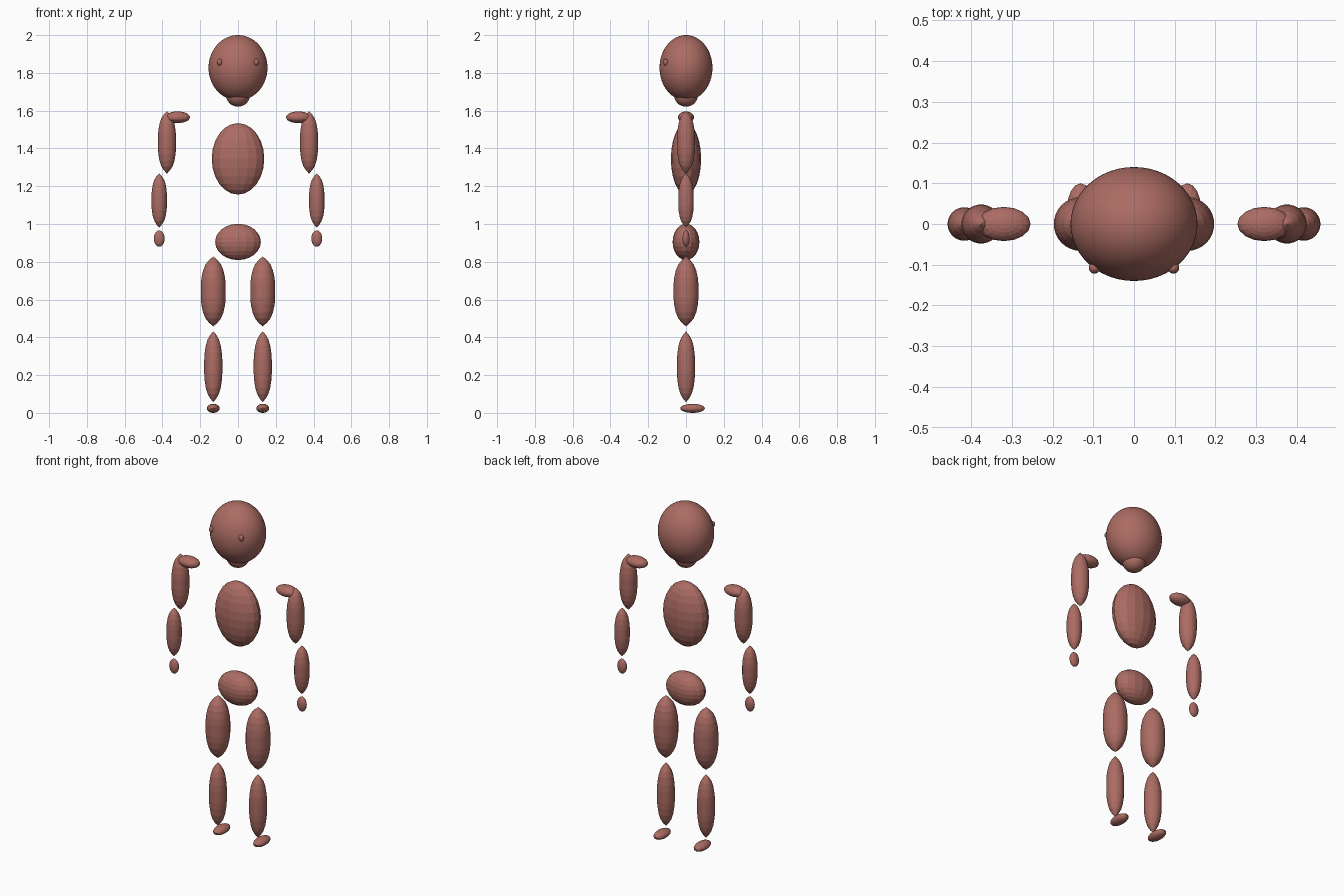
import bpy
import math

cube = bpy.data.objects.get("Cube")
if cube:
    bpy.data.objects.remove(cube)

# One clay colour for the whole figure
clay = bpy.data.materials.new("terracotta")
clay.use_nodes = True
COLOUR = (0.41, 0.15, 0.125, 1)
clay.diffuse_color = COLOUR
clay.node_tree.nodes["Principled BSDF"].inputs["Base Color"].default_value = COLOUR


def ellipsoid(name, centre, radii, segments=16, rings=12, smooth=False):
    bpy.ops.mesh.primitive_uv_sphere_add(segments=segments, ring_count=rings, location=centre)
    ob = bpy.context.object
    ob.name = name
    ob.scale = radii
    bpy.ops.object.transform_apply(location=False, rotation=False, scale=True)
    ob.data.materials.append(clay)
    if smooth:
        bpy.ops.object.shade_smooth()
    return ob


# Half profile of a limb: straight barrel drawn in to a point (radius, height)
HALF = [(0.33, 0.9), (0.62, 0.77), (0.82, 0.6), (0.95, 0.38), (1, 0.18)]


def limb(name, x, bottom, top, radius, sides=32):
    half = (top - bottom) / 2
    profile = HALF + [(r, -h) for r, h in reversed(HALF)]
    verts = [(radius * r * math.cos(a), radius * r * math.sin(a), half * h)
             for r, h in profile
             for a in (math.tau * i / sides for i in range(sides))]
    n = len(verts)
    verts += [(0, 0, half), (0, 0, -half)]
    faces = []
    for i in range(sides):
        j = (i + 1) % sides
        faces.append((n, i, j))
        faces.append((n + 1, n - sides + j, n - sides + i))
        for k in range(0, n - sides, sides):
            faces.append((k + i, k + sides + i, k + sides + j, k + j))
    mesh = bpy.data.meshes.new(name)
    mesh.from_pydata(verts, [], faces)
    mesh.materials.append(clay)
    ob = bpy.data.objects.new(name, mesh)
    ob.location = (x, 0, (top + bottom) / 2)
    bpy.context.collection.objects.link(ob)


# Head, neck and body
ellipsoid("head", (0, 0, 1.827), (0.156, 0.14, 0.173), 48, 32, True)
ellipsoid("neck", (0, 0, 1.682), (0.063, 0.063, 0.061), 32, 16, True)
ellipsoid("torso", (0, 0, 1.345), (0.139, 0.08, 0.189))
ellipsoid("pelvis", (0, 0, 0.905), (0.121, 0.071, 0.096))

# Paired parts
for side, s in (("left", 1), ("right", -1)):
    ellipsoid(side + "_eye", (s * 0.097, -0.108, 1.857), (0.014, 0.014, 0.018), 16, 8)
    ellipsoid(side + "_shoulder", (s * 0.32, 0, 1.565), (0.066, 0.042, 0.031))
    limb(side + "_upper_arm", s * 0.376, 1.267, 1.598, 0.048)
    limb(side + "_forearm", s * 0.417, 0.982, 1.268, 0.041)
    ellipsoid(side + "_hand", (s * 0.417, 0, 0.923), (0.029, 0.019, 0.043))
    limb(side + "_thigh", s * 0.131, 0.458, 0.828, 0.066)
    limb(side + "_shin", s * 0.131, 0.057, 0.432, 0.048)
    ellipsoid(side + "_foot", (s * 0.131, 0.035, 0.024), (0.034, 0.065, 0.024))
